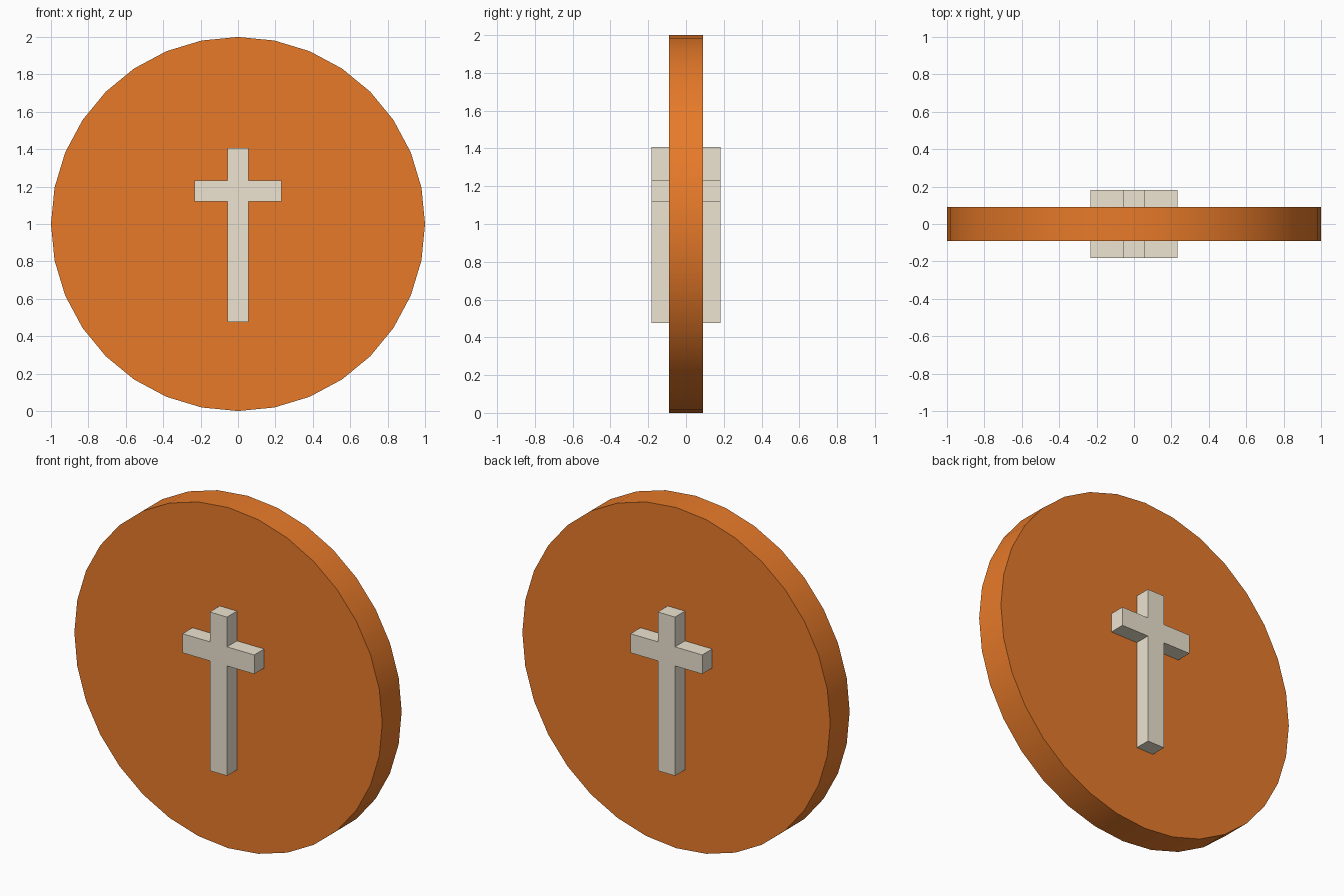
import bpy, bmesh, math

if "Cube" in bpy.data.objects:
    bpy.data.objects.remove(bpy.data.objects["Cube"])


def material(name, color):
    mat = bpy.data.materials.new(name)
    mat.diffuse_color = (*color, 1)
    mat.use_nodes = True
    mat.node_tree.nodes["Principled BSDF"].inputs["Base Color"].default_value = mat.diffuse_color
    return mat


def extruded_profile(name, points, half_depth, mat):
    """Extrude an x-z outline along y, centred on y = 0."""
    bm = bmesh.new()
    face = bm.faces.new([bm.verts.new((x, -half_depth, z)) for x, z in points])
    ext = bmesh.ops.extrude_face_region(bm, geom=[face], use_keep_orig=True)
    verts = [g for g in ext["geom"] if isinstance(g, bmesh.types.BMVert)]
    bmesh.ops.translate(bm, verts=verts, vec=(0, 2 * half_depth, 0))
    bmesh.ops.recalc_face_normals(bm, faces=bm.faces)
    mesh = bpy.data.meshes.new(name)
    bm.to_mesh(mesh)
    bm.free()
    mesh.materials.append(mat)
    obj = bpy.data.objects.new(name, mesh)
    bpy.context.collection.objects.link(obj)
    return obj


orange = material("orange", (0.80, 0.195, 0.023))
cream = material("cream", (0.85, 0.78, 0.64))

# Upright disc, 32 sides with a smooth rim
bpy.ops.mesh.primitive_cylinder_add(vertices=32, radius=1, depth=0.18,
                                    location=(0, 0, 1), rotation=(math.pi / 2, 0, 0))
disc = bpy.context.object
disc.name = "disc"
disc.data.materials.append(orange)
bpy.ops.object.shade_smooth_by_angle(angle=math.radians(30))

# Cross running through the disc, standing proud on both faces
right_half = [(0.056, 0.475), (0.056, 1.12), (0.233, 1.12),
              (0.233, 1.232), (0.056, 1.232), (0.056, 1.407)]
outline = right_half + [(-x, z) for x, z in reversed(right_half)]
extruded_profile("cross", outline, 0.182, cream)
